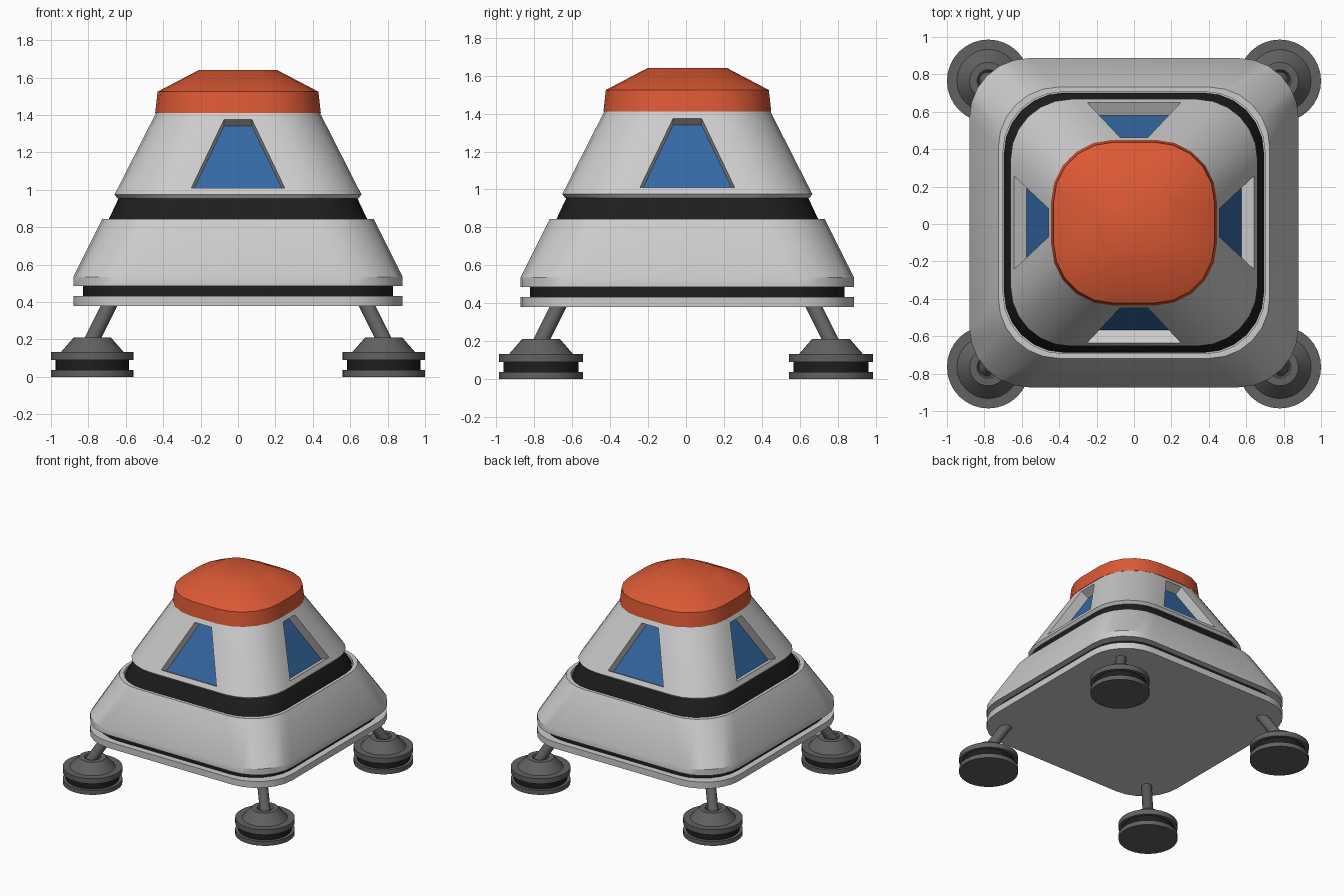
import bpy, bmesh, math
from mathutils import Matrix, Vector

if "Cube" in bpy.data.objects:
    bpy.data.objects.remove(bpy.data.objects["Cube"])

BODY_Y = 0.007
CORNER = 0.32


def material(name, rgb):
    m = bpy.data.materials.new(name)
    m.diffuse_color = (*rgb, 1)
    m.use_nodes = True
    m.node_tree.nodes["Principled BSDF"].inputs["Base Color"].default_value = m.diffuse_color
    return m


BLACK = material("black", (0.013, 0.013, 0.013))
DARK = material("dark_grey", (0.12, 0.12, 0.12))
ORANGE = material("orange", (0.72, 0.1, 0.035))
BLUE = material("blue_glass", (0.035, 0.14, 0.37))


def finish(name, bm, mat=None, loc=(0, BODY_Y, 0), angle=30, recalc=True):
    if recalc:
        bmesh.ops.recalc_face_normals(bm, faces=bm.faces)
    me = bpy.data.meshes.new(name)
    bm.to_mesh(me)
    bm.free()
    ob = bpy.data.objects.new(name, me)
    ob.location = loc
    bpy.context.collection.objects.link(ob)
    if mat:
        me.materials.append(mat)
    smooth(ob, angle)
    return ob


def smooth(ob, angle=30):
    bpy.ops.object.select_all(action='DESELECT')
    ob.select_set(True)
    bpy.context.view_layer.objects.active = ob
    bpy.ops.object.shade_smooth_by_angle(angle=math.radians(angle))


def skin(bm, loops):
    """Bridge closed loops of points and cap both ends."""
    rings = [[bm.verts.new(p) for p in loop] for loop in loops]
    n = len(rings[0])
    for a, b in zip(rings, rings[1:]):
        for i in range(n):
            j = (i + 1) % n
            bm.faces.new((a[i], a[j], b[j], b[i]))
    bm.faces.new(rings[0][::-1])
    bm.faces.new(rings[-1])


def rounded_square(half, z, r=CORNER, seg=6):
    pts = []
    for q in range(4):
        mid = math.radians(45 + 90 * q)
        cx = math.copysign(half - r, math.cos(mid))
        cy = math.copysign(half - r, math.sin(mid))
        for k in range(seg + 1):
            a = math.radians(90 * (q + k / seg))
            pts.append((cx + r * math.cos(a), cy + r * math.sin(a), z))
    return pts


def loft(name, rings, mat=None, seg=6):
    bm = bmesh.new()
    skin(bm, [rounded_square(*ring, seg=seg) for ring in rings])
    return finish(name, bm, mat)


def lathe(name, profile, mat, loc, n=32):
    bm = bmesh.new()
    skin(bm, [[(r * math.cos(2 * math.pi * i / n), r * math.sin(2 * math.pi * i / n), z)
               for i in range(n)] for r, z in profile])
    return finish(name, bm, mat, loc)


# Body, stacked from the bottom up
loft("base_plate", [(0.88, 0.38), (0.88, 0.432)])
loft("base_groove", [(0.83, 0.43), (0.83, 0.49)], BLACK)
loft("lower_hull", [(0.88, 0.485), (0.88, 0.535), (0.725, 0.845), (0.70, 0.845), (0.70, 0.82)])
loft("middle_groove", [(0.695, 0.815), (0.69, 0.845), (0.635, 0.962)], BLACK)
hull = loft("upper_hull", [(0.645, 0.955), (0.66, 0.975), (0.438, 1.412)])
loft("roof_cap", [(0.443, 1.41, 0.33), (0.43, 1.525, 0.32), (0.21, 1.64, 0.14)], ORANGE, seg=5)

# Windows: trapezoids on the sloping hull, sunk along the slope normal
SLOPE = (0.66 - 0.438) / (1.412 - 0.975)
INWARD = Vector((0, 1, -SLOPE))


def window_outline(depth, turn):
    rot = Matrix.Rotation(turn, 3, 'Z')
    corners = [(-0.25, 1.01), (0.25, 1.01), (0.075, 1.375), (-0.075, 1.375)]
    return [rot @ (Vector((x, -0.66 + SLOPE * (z - 0.975), z)) + INWARD * depth)
            for x, z in corners]


cut, glass = bmesh.new(), bmesh.new()
for k in range(4):
    turn = k * math.pi / 2
    skin(cut, [window_outline(-0.05, turn), window_outline(0.07, turn)])
    glass.faces.new([glass.verts.new(p) for p in window_outline(0.068, turn)])
cutter = finish("window_cutter", cut)
cutter.hide_render = True
finish("window_panes", glass, BLUE, recalc=False)

mod = hull.modifiers.new("windows", 'BOOLEAN')
mod.operation = 'DIFFERENCE'
mod.object = cutter
bpy.context.view_layer.update()
bpy.context.view_layer.objects.active = hull
bpy.ops.object.modifier_apply(modifier=mod.name)
bpy.data.objects.remove(cutter)
smooth(hull)

# Landing legs: strut and round foot at each corner
for sx, side in ((-1, "left"), (1, "right")):
    for sy, end in ((-1, "front"), (1, "back")):
        tag = f"{end}_{side}"
        loc = (sx * 0.779, sy * 0.765, 0)
        lathe(tag + "_foot_sole", [(0.221, 0), (0.221, 0.036)], DARK, loc)
        lathe(tag + "_foot_groove", [(0.197, 0.034), (0.197, 0.092)], BLACK, loc)
        lathe(tag + "_foot_top", [(0.221, 0.09), (0.221, 0.132), (0.168, 0.132),
                                  (0.10, 0.21), (0.06, 0.21), (0.05, 0.19)], DARK, loc)
        low = Vector((sx * 0.79, sy * 0.775, 0.18))
        high = Vector((sx * 0.66, sy * 0.645, 0.44))
        axis = high - low
        bm = bmesh.new()
        bmesh.ops.create_cone(bm, cap_ends=True, segments=20, radius1=0.04,
                              radius2=0.04, depth=axis.length)
        bm.transform(axis.to_track_quat('Z', 'Y').to_matrix().to_4x4())
        finish(tag + "_strut", bm, DARK, (low + high) / 2)
